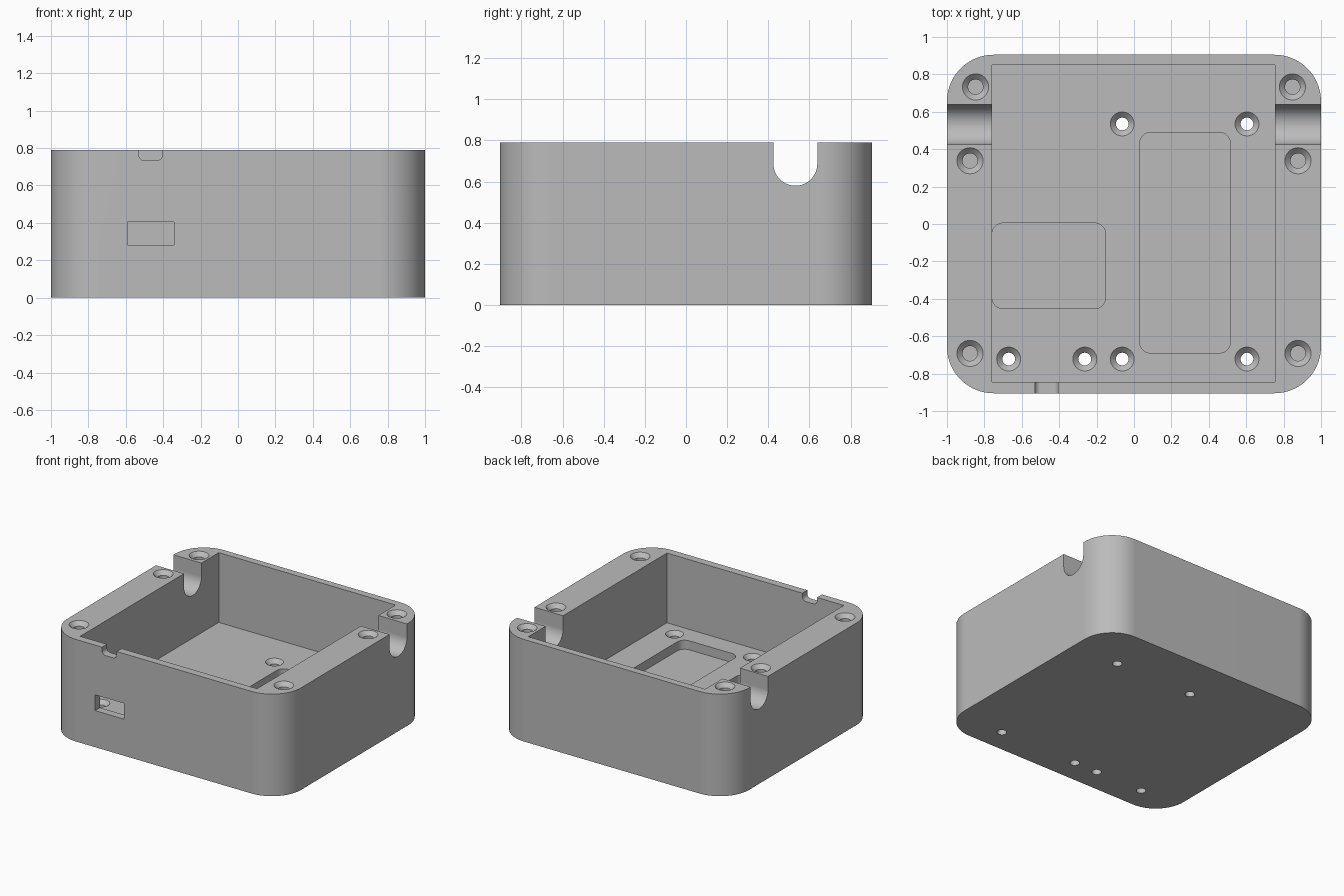
import bpy, bmesh, math
from mathutils import Matrix

if "Cube" in bpy.data.objects:
    bpy.data.objects.remove(bpy.data.objects["Cube"])

HEIGHT, FLOOR = 0.79, 0.25
ABOVE = HEIGHT + 0.1

grey = bpy.data.materials.new("plain grey")
grey.use_nodes = True
grey.diffuse_color = (0.5, 0.5, 0.5, 1)
grey.node_tree.nodes["Principled BSDF"].inputs["Base Color"].default_value = (0.5, 0.5, 0.5, 1)


def to_object(name, bm):
    bmesh.ops.recalc_face_normals(bm, faces=bm.faces)
    mesh = bpy.data.meshes.new(name)
    bm.to_mesh(mesh)
    bm.free()
    mesh.materials.append(grey)
    obj = bpy.data.objects.new(name, mesh)
    bpy.context.collection.objects.link(obj)
    return obj


def rounded_block(name, x0, x1, y0, y1, z0, z1, radius=0, axis=2, segments=10):
    """Box with the edges along one axis rounded."""
    bm = bmesh.new()
    bmesh.ops.create_cube(bm, size=1)
    size = Matrix.Diagonal((x1 - x0, y1 - y0, z1 - z0, 1))
    centre = Matrix.Translation(((x0 + x1) / 2, (y0 + y1) / 2, (z0 + z1) / 2))
    bm.transform(centre @ size)
    if radius:
        edges = [e for e in bm.edges
                 if abs(e.verts[0].co[axis] - e.verts[1].co[axis]) > 1e-4]
        bmesh.ops.bevel(bm, geom=edges, offset=radius, segments=segments,
                        profile=0.5, affect='EDGES')
    return to_object(name, bm)


def screw_hole(name, x, y, top, depth, wide, narrow):
    """Countersunk hole: a straight shaft widening to a cone at its mouth."""
    sink = wide - narrow
    profile = [(narrow, top - depth), (narrow, top - sink), (wide, top), (wide, top + 0.05)]
    n = 32
    bm = bmesh.new()
    rings = [[bm.verts.new((x + r * math.cos(math.tau * i / n),
                            y + r * math.sin(math.tau * i / n), z)) for i in range(n)]
             for r, z in profile]
    for low, high in zip(rings, rings[1:]):
        for i in range(n):
            j = (i + 1) % n
            bm.faces.new((low[i], low[j], high[j], high[i]))
    bm.faces.new(rings[0])
    bm.faces.new(rings[-1])
    return to_object(name, bm)


# Outer shell
case = rounded_block("enclosure_base", -1, 1, -0.905, 0.905, 0, HEIGHT, 0.25, segments=20)

# Main cavity and the two recesses in its floor
cutters = [
    rounded_block("cavity_cutter", -0.76, 0.755, -0.845, 0.85, FLOOR, ABOVE),
    rounded_block("long_recess_cutter", 0.03, 0.515, -0.69, 0.49, 0.18, 0.4, 0.06),
    rounded_block("short_recess_cutter", -0.759, -0.152, -0.453, 0.005, 0.18, 0.4, 0.06),
]

# Cable notches through the side walls
for side, x0, x1 in (("right", -1.1, -0.7), ("left", 0.7, 1.1)):
    cutters.append(rounded_block(side + "_cable_notch_cutter", x0, x1, 0.425, 0.638,
                                 0.58, HEIGHT + 0.2, 0.1064, axis=0, segments=16))

# Small notch and connector slot in the front wall
cutters.append(rounded_block("front_notch_cutter", -0.53, -0.405, -1, -0.8,
                             0.733, ABOVE, 0.03, axis=1))
cutters.append(rounded_block("connector_slot_cutter", -0.59, -0.342, -1, -0.8, 0.283, 0.405))

# Blind lid-screw holes in the rim
for x, y in ((0.847, 0.733), (0.877, 0.338), (0.877, -0.692)):
    for side in (-1, 1):
        cutters.append(screw_hole("lid_hole_cutter", side * x, y, HEIGHT, 0.35, 0.07, 0.04))

# Mounting holes through the floor
for x, y in ((-0.063, 0.535), (0.604, 0.535), (-0.67, -0.722),
             (-0.263, -0.722), (-0.063, -0.722), (0.604, -0.722)):
    cutters.append(screw_hole("floor_hole_cutter", x, y, FLOOR, FLOOR + 0.1, 0.064, 0.034))

# Cut everything out of the shell
for obj in bpy.context.selected_objects:
    obj.select_set(False)
bpy.context.view_layer.objects.active = case
case.select_set(True)
for cutter in cutters:
    cut = case.modifiers.new("cut", 'BOOLEAN')
    cut.operation = 'DIFFERENCE'
    cut.solver = 'EXACT'
    cut.object = cutter
    bpy.ops.object.modifier_apply(modifier=cut.name)
    bpy.data.objects.remove(cutter)

# Smooth round walls, crisp edges
bpy.ops.object.shade_smooth_by_angle(angle=math.radians(30))
weighted = case.modifiers.new("even_shading", 'WEIGHTED_NORMAL')
weighted.keep_sharp = True
